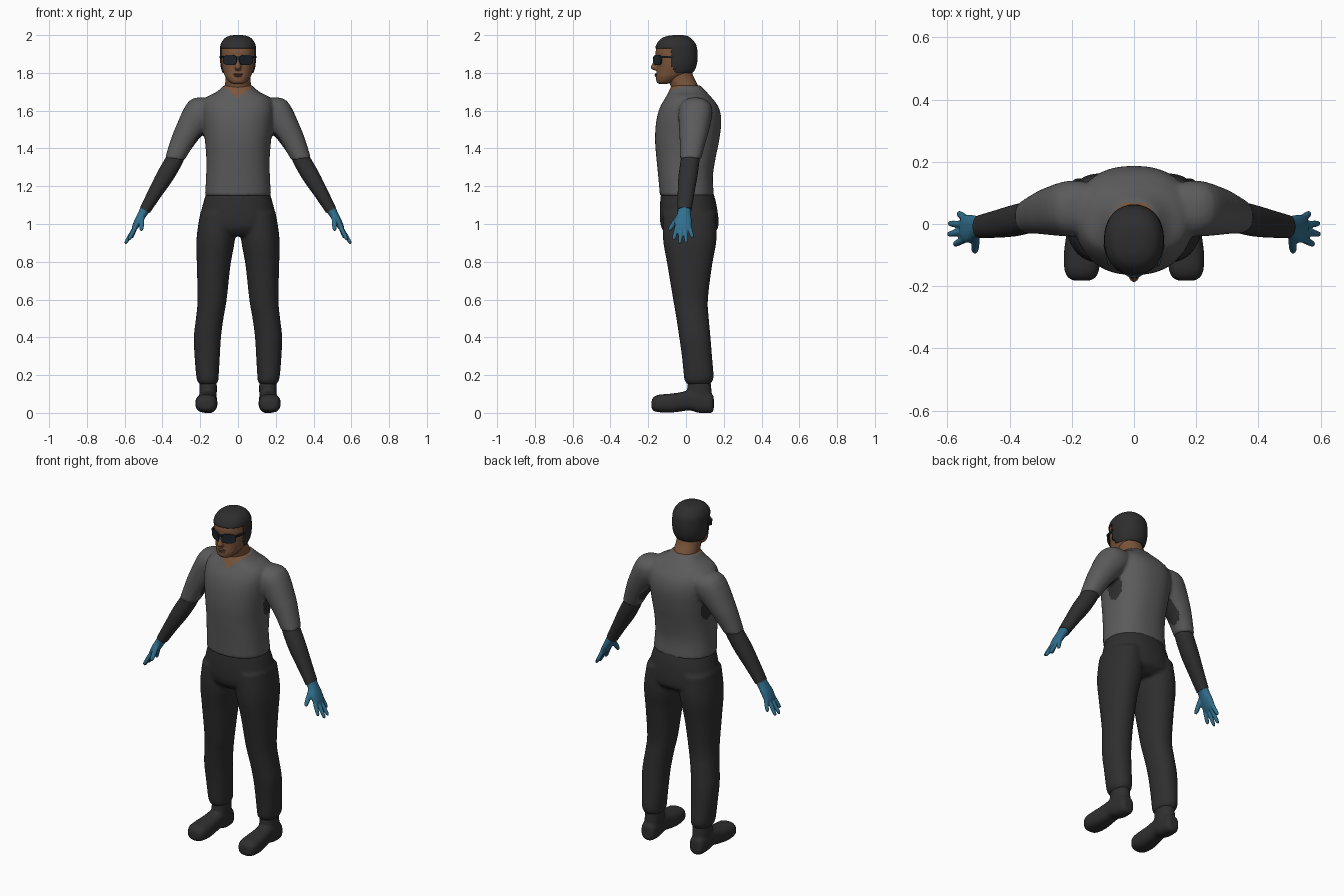
import bpy, bmesh, math
from mathutils import Vector, Matrix

if "Cube" in bpy.data.objects:
    bpy.data.objects.remove(bpy.data.objects["Cube"])


def material(name, r, g, b):
    m = bpy.data.materials.new(name)
    m.diffuse_color = (r, g, b, 1)
    m.use_nodes = True
    m.node_tree.nodes["Principled BSDF"].inputs["Base Color"].default_value = m.diffuse_color
    return m


SHIRT = material("grey shirt", .105, .105, .105)
BLACK = material("charcoal cloth", .028, .028, .028)
HAIR = material("dark hair", .027, .027, .027)
GLOVE = material("blue glove", .03, .16, .27)
SKIN = material("brown skin", .2, .092, .045)
LIPS = material("lips", .14, .06, .035)
LENS = material("dark lens", .012, .018, .024)


def flat(x, y, z, rx, ry, tilt=0):
    """Ring around a vertical axis, tilted sideways."""
    t = math.radians(tilt)
    return (Vector((x, y, z)), Vector((math.cos(t), 0, math.sin(t))) * rx, Vector((0, ry, 0)))


def span(z, rx, front, back):
    """Centred ring given by its front and back."""
    return flat(0, (front + back) / 2, z, rx, (back - front) / 2)


def upright(x, y, z, rx, rz):
    """Ring around the y axis."""
    return (Vector((x, y, z)), Vector((rx, 0, 0)), Vector((0, 0, rz)))


def mirror(rings, s):
    def f(v):
        return Vector((v.x * s, v.y, v.z))
    return [tuple(f(v) for v in r) for r in rings]


def loft(bm, rings, n=32, steps=4, power=2.2):
    """Smooth closed skin through superellipse rings."""
    dense = []
    for i in range(len(rings) - 1):
        p0, p1, p2 = rings[max(i - 1, 0)], rings[i], rings[i + 1]
        p3 = rings[min(i + 2, len(rings) - 1)]
        for k in range(steps):
            t = k / steps
            dense.append([b + ((c - a) * t + (2 * a - 5 * b + 4 * c - d) * t * t
                               + (3 * b - a - 3 * c + d) * t ** 3) * .5
                          for a, b, c, d in zip(p0, p1, p2, p3)])
    dense.append(rings[-1])
    loops = []
    for c, u, v in dense:
        loop = []
        for j in range(n):
            a = 2 * math.pi * j / n
            ca, sa = math.cos(a), math.sin(a)
            loop.append(bm.verts.new(c + u * math.copysign(abs(ca) ** (2 / power), ca)
                                     + v * math.copysign(abs(sa) ** (2 / power), sa)))
        loops.append(loop)
    for a, b in zip(loops, loops[1:]):
        for j in range(n):
            k = (j + 1) % n
            bm.faces.new((a[j], a[k], b[k], b[j]))
    bm.faces.new(loops[0][::-1])
    bm.faces.new(loops[-1])


def finger(bm, a, b, r):
    a, b = Vector(a), Vector(b)
    d = (b - a).normalized()
    u = d.cross(Vector((0, 1, 0))).normalized()
    v = d.cross(u)
    loft(bm, [(a.lerp(b, t), u * r * k, v * r * k)
              for t, k in ((0, 1), (.5, 1), (.88, .85), (1, .4))], 12, 2, 2)


def finish(bm, name, mats, voxel=0, smooth=4, rule=None):
    """Make the object, fuse its pieces, then colour faces by a rule."""
    bmesh.ops.recalc_face_normals(bm, faces=bm.faces)
    me = bpy.data.meshes.new(name)
    bm.to_mesh(me)
    bm.free()
    ob = bpy.data.objects.new(name, me)
    bpy.context.collection.objects.link(ob)
    if voxel:
        m = ob.modifiers.new("fuse", 'REMESH')
        m.mode = 'VOXEL'
        m.voxel_size = voxel
        m = ob.modifiers.new("soften", 'SMOOTH')
        m.iterations = smooth
        dg = bpy.context.evaluated_depsgraph_get()
        ob.data = bpy.data.meshes.new_from_object(ob.evaluated_get(dg))
        ob.modifiers.clear()
    ob.data.materials.clear()
    for m in mats:
        ob.data.materials.append(m)
    for p in ob.data.polygons:
        p.material_index = rule(p.center) if rule else 0
    bpy.ops.object.select_all(action='DESELECT')
    ob.select_set(True)
    bpy.context.view_layer.objects.active = ob
    bpy.ops.object.shade_smooth_by_angle(angle=math.radians(50))
    return ob


def blob(name, mat, loc, size):
    bm = bmesh.new()
    bmesh.ops.create_uvsphere(bm, u_segments=20, v_segments=10, radius=1,
                              matrix=Matrix.Translation(loc) @ Matrix.Diagonal((*size, 1)))
    finish(bm, name, [mat])


# Shirt: torso and sleeves, with neckline and dark underarm patches
bm = bmesh.new()
loft(bm, [span(1.15, .175, -.138, .148), span(1.25, .169, -.147, .142), span(1.35, .168, -.157, .157),
          span(1.45, .176, -.164, .177), span(1.55, .188, -.157, .187), span(1.62, .19, -.137, .172),
          span(1.67, .168, -.108, .135), span(1.70, .112, -.092, .108), span(1.735, .074, -.075, .075)],
     48, 4, 2.35)
for s in (1, -1):
    loft(bm, mirror([flat(.13, .05, 1.615, .06, .08, 65), flat(.20, .05, 1.587, .088, .09, 50),
                     flat(.262, .042, 1.49, .072, .078, 20), flat(.305, .033, 1.41, .06, .065, 12),
                     flat(.335, .024, 1.343, .052, .056, 6)], s))


def shirt_rule(c):
    x = abs(c.x)
    if c.z > (1.668 + .75 * x if c.y < 0 else 1.733):
        return 2
    patch = ((c.z - 1.46) / .085) ** 2 + ((c.y - .04) / .05) ** 2 < 1
    return 1 if patch and .12 < x < .26 else 0


finish(bm, "shirt", [SHIRT, BLACK, SKIN], .009, 5, shirt_rule)

# Trousers: pelvis and two legs
bm = bmesh.new()
loft(bm, [span(1.165, .168, -.132, .145), span(1.1, .187, -.138, .162), span(1.02, .202, -.138, .172),
          span(.97, .19, -.125, .165), span(.935, .12, -.09, .12)], 48)
for s in (1, -1):
    loft(bm, mirror([flat(.105, .017, 1.06, .095, .14), flat(.118, .02, .92, .102, .142),
                     flat(.129, .02, .78, .089, .118), flat(.137, .024, .6, .077, .092),
                     flat(.150, .035, .5, .073, .086), flat(.162, .047, .4, .072, .083),
                     flat(.163, .058, .3, .067, .08), flat(.162, .067, .2, .06, .079),
                     flat(.16, .067, .168, .055, .073), flat(.16, .067, .152, .043, .06)], s))
finish(bm, "trousers", [BLACK], .009, 5)

for s, side in ((1, "right"), (-1, "left")):
    # Undersleeves
    bm = bmesh.new()
    loft(bm, mirror([flat(.325, .024, 1.365, .045, .048, 10), flat(.345, .02, 1.325, .048, .05, 14),
                     flat(.388, .01, 1.25, .046, .05, 25), flat(.442, 0, 1.16, .037, .044, 29),
                     flat(.493, -.008, 1.073, .03, .037, 30)], s))
    finish(bm, side + "_undersleeve", [BLACK])

    # Gloved hands
    bm = bmesh.new()
    loft(bm, mirror([flat(.487, -.008, 1.085, .028, .034, 30), flat(.505, -.01, 1.055, .024, .036, 30),
                     flat(.528, -.015, 1.015, .021, .045, 30), flat(.548, -.015, .978, .015, .043, 30),
                     flat(.553, -.015, .968, .009, .036, 30)], s), 24, 3)
    for y0, y1, x1, z1 in ((-.047, -.066, .578, .915), (-.025, -.033, .598, .895),
                           (-.003, .002, .596, .898), (.017, .035, .565, .925)):
        finger(bm, (.540 * s, y0, .990), (x1 * s, y1, z1), .0115)
    finger(bm, (.508 * s, -.035, 1.045), (.512 * s, -.091, .965), .0135)
    finish(bm, side + "_glove", [GLOVE], .0045, 3)

    # Boots: foot and ankle
    bm = bmesh.new()
    loft(bm, mirror([upright(.160, .147, .05, .022, .032), upright(.160, .132, .052, .042, .052),
                     upright(.160, .07, .062, .049, .062), upright(.162, .02, .067, .048, .054),
                     upright(.165, -.03, .058, .052, .051), upright(.167, -.09, .051, .058, .05),
                     upright(.168, -.145, .05, .056, .046), upright(.168, -.172, .047, .044, .036),
                     upright(.168, -.182, .045, .024, .02)], s), 32, 4, 2.6)
    loft(bm, mirror([flat(.158, .072, .19, .044, .056), flat(.158, .07, .13, .046, .064),
                     flat(.16, .072, .05, .046, .068)], s))
    finish(bm, side + "_boot", [BLACK], .006, 4)

# Neck
bm = bmesh.new()
loft(bm, [flat(0, 0, 1.65, .07, .078), flat(0, -.005, 1.72, .069, .074),
          flat(0, -.03, 1.78, .066, .07), flat(0, -.045, 1.83, .066, .07)])
finish(bm, "neck", [SKIN])

# Head with nose
head = [(1.742, .026, -.145, -.1), (1.752, .046, -.156, -.06), (1.778, .066, -.159, -.01),
        (1.80, .076, -.157, .028), (1.83, .085, -.155, .046), (1.87, .0895, -.157, .054),
        (1.91, .09, -.161, .054), (1.945, .086, -.152, .046), (1.975, .068, -.128, .024),
        (1.99, .042, -.095, .0), (1.995, .014, -.06, -.025)]
bm = bmesh.new()
loft(bm, [span(*r) for r in head], 48, 5)
loft(bm, [flat(0, -.153, 1.89, .008, .01), flat(0, -.16, 1.855, .011, .016),
          flat(0, -.166, 1.828, .017, .022), flat(0, -.16, 1.814, .012, .012)], 16, 4, 2)
finish(bm, "head", [SKIN], .005, 3)

# Hair: shell grown from the head, cut along the hairline
bm = bmesh.new()
loft(bm, [span(z + (.005 if z > 1.93 else 0), w + .006, f - .005, b + .007)
          for z, w, f, b in head], 64, 6)
cut = []
for f in bm.faces:
    c = f.calc_center_median()
    if not (c.z > 1.932 or (c.z > 1.798 and c.y > -.078 + max(0, 1.84 - c.z) * .7)):
        cut.append(f)
bmesh.ops.delete(bm, geom=cut, context='FACES')
hair = finish(bm, "hair", [HAIR])
m = hair.modifiers.new("thickness", 'SOLIDIFY')
m.thickness = .007

# Mouth
blob("upper_lip", LIPS, (0, -.156, 1.793), (.026, .01, .005))
blob("lower_lip", LIPS, (0, -.156, 1.784), (.021, .01, .005))

# Glasses: two angled lenses, bridge and temples
for s, side in ((1, "right"), (-1, "left")):
    bm = bmesh.new()
    place = Matrix.Translation((.042 * s, -.151, 1.868)) @ Matrix.Rotation(s * math.radians(30), 4, 'Z')
    loft(bm, [upright(0, -.004, 0, .042, .027), upright(0, .004, 0, .042, .027)], 32, 1, 2.7)
    bm.transform(place)
    finish(bm, side + "_lens", [LENS])
    bm = bmesh.new()
    bmesh.ops.create_cube(bm, size=1, matrix=Matrix.Translation((.087 * s, -.099, 1.884))
                          @ Matrix.Rotation(s * math.radians(-13), 4, 'Z')
                          @ Matrix.Diagonal((.008, .07, .012, 1)))
    finish(bm, side + "_temple", [LENS])
bm = bmesh.new()
bmesh.ops.create_cube(bm, size=1, matrix=Matrix.Translation((0, -.168, 1.882))
                      @ Matrix.Diagonal((.026, .009, .012, 1)))
finish(bm, "glasses_bridge", [LENS])
